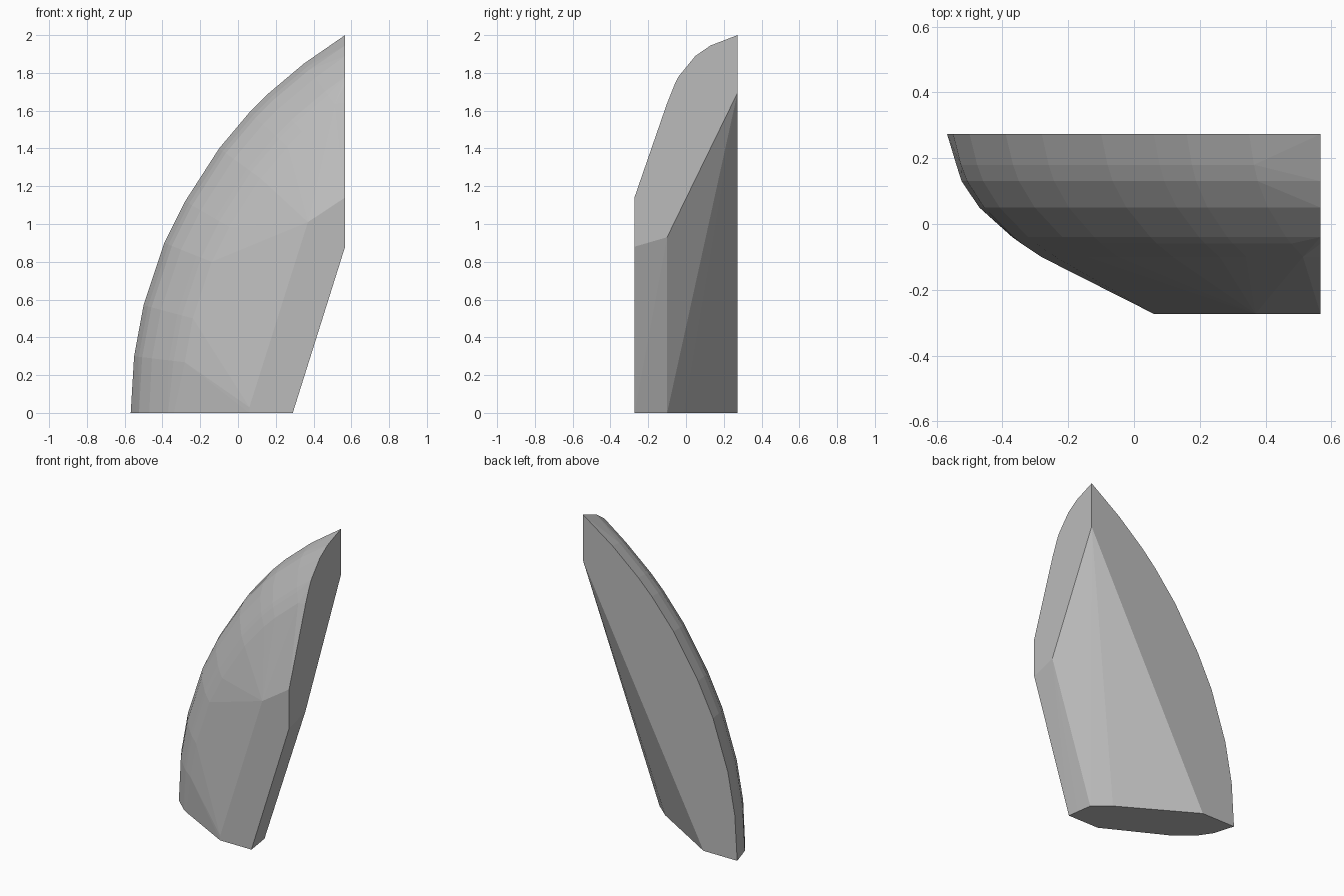
import bpy, bmesh
from mathutils import Vector

if "Cube" in bpy.data.objects:
    bpy.data.objects.remove(bpy.data.objects["Cube"])

XR, YB, YF = 0.567, 0.273, -0.273      # right cut, back cut, front cut

# Curved outer edge on the back plane (x, z)
arc = [(-.568, 0), (-.55, .3), (-.5, .57), (-.39, .9), (-.28, 1.12),
       (-.1, 1.4), (.06, 1.59), (.16, 1.69), (.35, 1.85), (XR, 2)]

# Rounded rings: depth y, inward offset, x on the ground, z on the right cut
rings = [(.18, .024, -.54, 1.926), (.13, .043, -.524, 1.945), (.05, .095, -.47, 1.89),
         (-.04, .185, -.37, 1.78), (-.06, .21, -.34, 1.74), (-.1, .27, -.265, 1.64)]

points = [(x, YB, z) for x, z in arc]
for y, offset, ground_x, right_z in rings:
    points += [(ground_x, y, 0), (XR, y, right_z)]
    for i in range(1, len(arc) - 1):
        tangent = (Vector(arc[i + 1]) - Vector(arc[i - 1])).normalized()
        x = arc[i][0] + tangent.y * offset
        z = arc[i][1] - tangent.x * offset
        if x < XR - .05 and z > .05:
            points.append((x, y, z))

# Flat front facet
points += [(x, YF, z) for x, z in
           [(.06, 0), (.06, .03), (.37, 1.01), (XR, 1.14), (XR, .88), (.29, 0)]]
# Inner side: right cut edge and ground edge
points += [(XR, -.1, .93), (XR, YB, 1.695), (.28, -.2, 0), (.265, -.1, 0),
           (.16, -.01, 0), (-.32, YB, 0)]

# Wrap the points into one faceted shard
bm = bmesh.new()
for p in points:
    bm.verts.new(p)
hull = bmesh.ops.convex_hull(bm, input=bm.verts[:])
loose = {g for g in hull["geom_interior"] + hull["geom_unused"]
         if isinstance(g, bmesh.types.BMVert)}
bmesh.ops.delete(bm, geom=list(loose), context='VERTS')
bmesh.ops.dissolve_limit(bm, angle_limit=.01, verts=bm.verts[:], edges=bm.edges[:])
bmesh.ops.recalc_face_normals(bm, faces=bm.faces[:])

mesh = bpy.data.meshes.new("shard")
bm.to_mesh(mesh)
bm.free()
grey = bpy.data.materials.new("stone grey")
grey.diffuse_color = (.5, .5, .5, 1)
grey.use_nodes = True
grey.node_tree.nodes["Principled BSDF"].inputs["Base Color"].default_value = grey.diffuse_color
mesh.materials.append(grey)
bpy.context.collection.objects.link(bpy.data.objects.new("shard", mesh))
